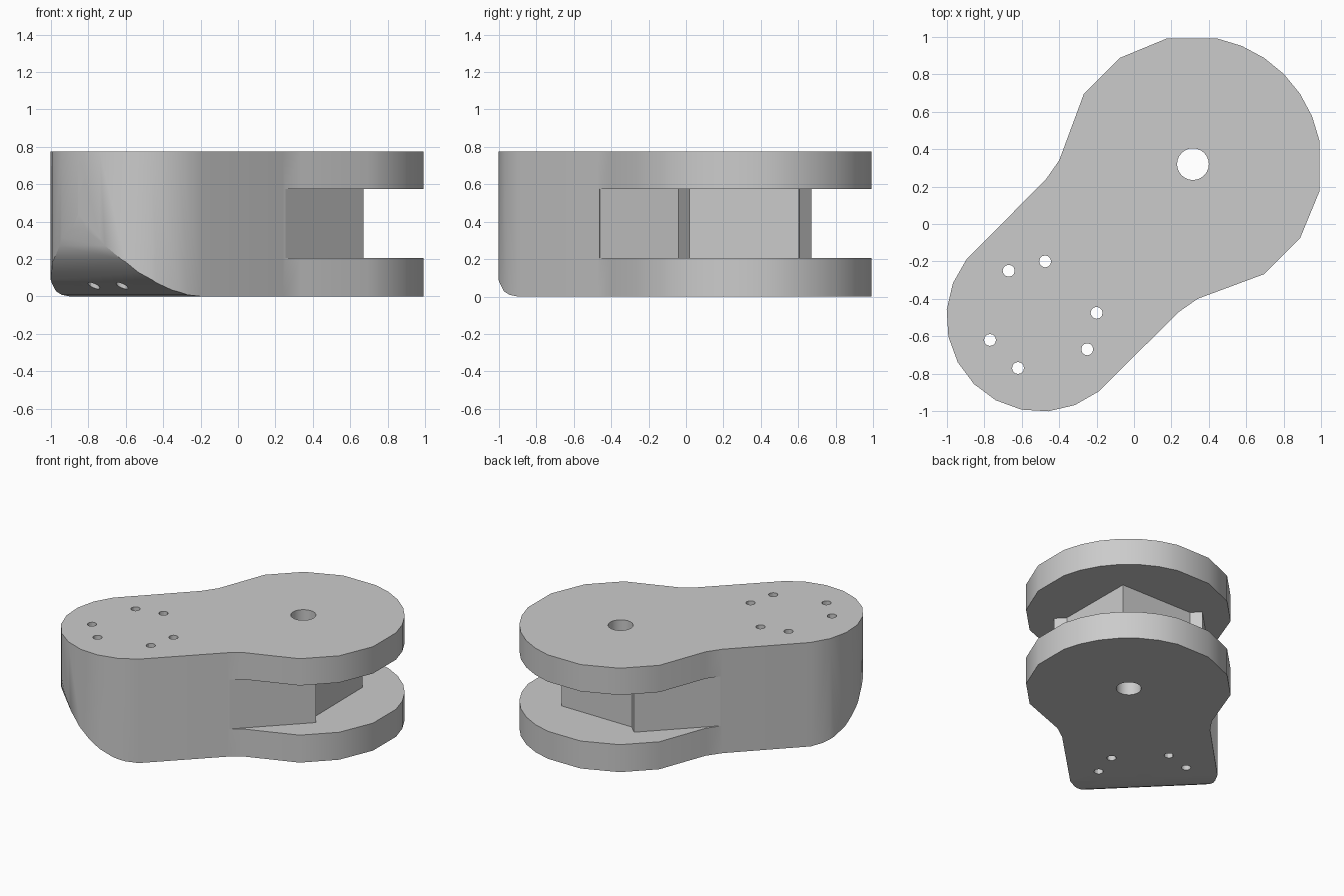
import bpy, bmesh
from math import sin, cos, radians
from mathutils import Matrix, Vector

cube = bpy.data.objects.get("Cube")
if cube:
    bpy.data.objects.remove(cube, do_unlink=True)

HEIGHT = 0.775
DIAGONAL = Matrix.Rotation(radians(45), 4, "Z")


def arc(cx, cy, r, angles):
    return [(cx + r * cos(radians(a)), cy + r * sin(radians(a))) for a in angles]


def add_prism(bm, points, low, high, place=None):
    """Extrude a closed outline from low to high, then move it into place."""
    base = [bm.verts.new((x, y, low)) for x, y in points]
    face = bm.faces.new(base)
    result = bmesh.ops.extrude_face_region(bm, geom=[face])
    verts = [g for g in result["geom"] if isinstance(g, bmesh.types.BMVert)]
    bmesh.ops.translate(bm, verts=verts, vec=Vector((0, 0, high - low)))
    if place:
        bmesh.ops.transform(bm, matrix=place, verts=base + verts)


def make_object(name, prisms):
    bm = bmesh.new()
    for prism in prisms:
        add_prism(bm, *prism)
    bmesh.ops.recalc_face_normals(bm, faces=bm.faces)
    mesh = bpy.data.meshes.new(name)
    bm.to_mesh(mesh)
    bm.free()
    obj = bpy.data.objects.new(name, mesh)
    bpy.context.collection.objects.link(obj)
    return obj


# Material
grey = bpy.data.materials.new("plain_grey")
grey.use_nodes = True
colour = (0.6, 0.6, 0.6, 1)
grey.diffuse_color = colour
grey.node_tree.nodes["Principled BSDF"].inputs["Base Color"].default_value = colour

# Link body: a large round end, a narrowed waist and a small round end
large_angles = [-56.25, -33.75, -11.25] + [11.25 * i for i in range(1, 8)]
large_angles += [101.25, 123.75, 146.25]
outline = arc(0.31, 0.31, 0.695, large_angles)
outline += [(-0.40, 0.34), (-0.47, 0.24)]
outline += arc(-0.5, -0.5, 0.503, [142 + 16.6 * i for i in range(11)])
outline += [(0.24, -0.47), (0.34, -0.40)]
body = make_object("clevis_link", [(outline, 0, HEIGHT)])
body.data.materials.append(grey)

# Slot between the plates, leaving two cheeks and a pointed core
half = [(0.25, -0.46), (0.67, -0.04), (0.61, 0.02), (0.605, 0.605)]
slot = half + [(y, x) for x, y in reversed(half[:-1])]
slot += [(-0.6, 0.6), (-0.6, 1.3), (1.3, 1.3), (1.3, -0.6), (0.6, -0.6)]
slot_cutter = make_object("slot_cutter", [(slot, 0.205, 0.575)])

# Rounded underside of the small end, swept across the diagonal
R = 0.44
under = [(-0.72, -0.1)] + arc(-0.77, R, R, [270 - 11.25 * i for i in range(9)])
under += [(-1.6, R), (-1.6, -0.1)]
upright = DIAGONAL @ Matrix.Rotation(radians(90), 4, "X")
under_cutter = make_object("underside_cutter", [(under, -1, 1, upright)])

# Pivot hole and six bolt holes
bolts = [(-0.67, -0.25), (-0.475, -0.2), (-0.77, -0.62)]
bolts += [(y, x) for x, y in bolts]
holes = [(arc(0.315, 0.32, 0.085, range(0, 360, 15)), -0.1, 1)]
holes += [(arc(x, y, 0.032, range(0, 360, 30)), -0.1, 1) for x, y in bolts]
hole_cutter = make_object("hole_cutter", holes)

bpy.context.view_layer.objects.active = body
for cutter in (slot_cutter, under_cutter, hole_cutter):
    cutter.hide_render = True
    mod = body.modifiers.new(cutter.name, "BOOLEAN")
    mod.operation = "DIFFERENCE"
    mod.solver = "EXACT"
    mod.object = cutter
    bpy.ops.object.modifier_apply(modifier=mod.name)
    bpy.data.objects.remove(cutter, do_unlink=True)

# Smooth round walls with sharp rims
bpy.ops.object.select_all(action="DESELECT")
body.select_set(True)
bpy.ops.object.shade_smooth_by_angle(angle=radians(30))
